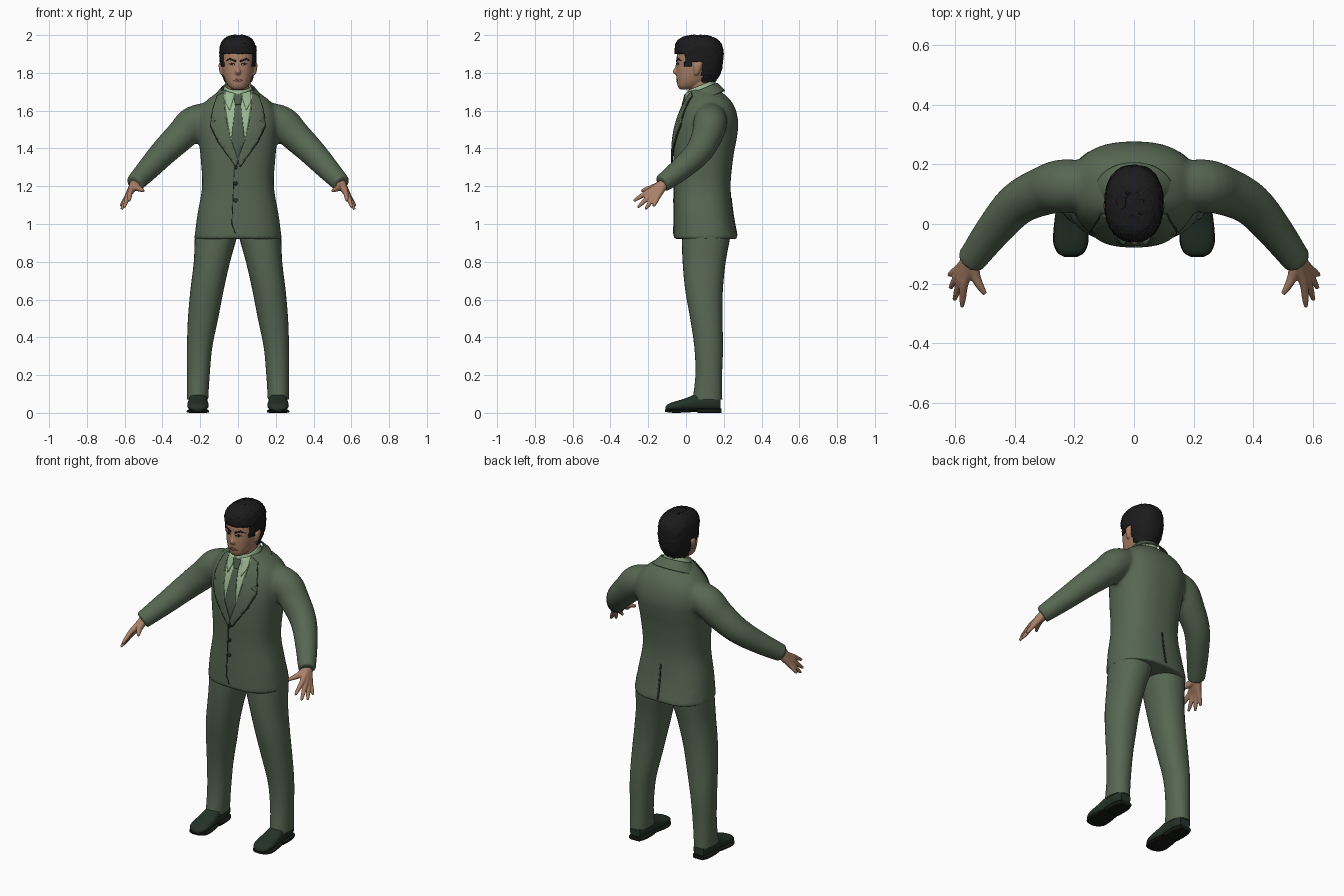
import bpy, bmesh, math, random
from mathutils import Vector
from mathutils.bvhtree import BVHTree

random.seed(4)
cube = bpy.data.objects.get("Cube")
if cube:
    bpy.data.objects.remove(cube, do_unlink=True)


def material(name, r, g, b):
    m = bpy.data.materials.new(name)
    m.use_nodes = True
    m.diffuse_color = (r, g, b, 1)
    bsdf = next(n for n in m.node_tree.nodes if n.type == 'BSDF_PRINCIPLED')
    bsdf.inputs["Base Color"].default_value = (r, g, b, 1)
    bsdf.inputs["Roughness"].default_value = 0.8
    return m


SUIT = material("suit green", 0.095, 0.135, 0.085)
SHIRT = material("shirt pale green", 0.33, 0.48, 0.29)
TIE = material("tie green", 0.075, 0.115, 0.075)
SEAM = material("seam dark green", 0.02, 0.032, 0.02)
SKIN = material("skin", 0.40, 0.215, 0.135)
LIPS = material("lips", 0.27, 0.12, 0.08)
HAIR = material("hair black", 0.011, 0.011, 0.012)
EYE = material("eye white", 0.5, 0.45, 0.4)
SHOE = material("shoe green", 0.018, 0.032, 0.022)
SOLE = material("sole black", 0.008, 0.01, 0.008)


def spline(rows, n=4):
    """Catmull-Rom resampling of rows of numbers."""
    v = [Vector(r) for r in rows]
    out = []
    for i in range(len(v) - 1):
        a, b, c, d = v[max(i - 1, 0)], v[i], v[i + 1], v[min(i + 2, len(v) - 1)]
        for k in range(n):
            t = k / n
            out.append(b + (c - a) * (t / 2) + (a * 2 - b * 5 + c * 4 - d) * (t * t / 2)
                       + (b * 3 - a - c * 3 + d) * (t ** 3 / 2))
    return out + [v[-1]]


def skin_rings(bm, rings, caps=True):
    vs = [[bm.verts.new(p) for p in ring] for ring in rings]
    n = len(vs[0])
    for lo, hi in zip(vs, vs[1:]):
        for i in range(n):
            bm.faces.new((lo[i], lo[(i + 1) % n], hi[(i + 1) % n], hi[i]))
    if caps:
        bm.faces.new(vs[0])
        bm.faces.new(vs[-1])


def loft(bm, rows, axis='z', power=2.4, n=32, sub=4, caps=True, side=1):
    """Each row: position on axis, centre x, half width, low edge, high edge."""
    rings = []
    for t, cx, hw, lo, hi in spline(rows, sub):
        ring = []
        for k in range(n):
            a = 2 * math.pi * k / n
            c, s = math.cos(a), math.sin(a)
            u = side * cx + hw * math.copysign(abs(c) ** (2 / power), c)
            w = (lo + hi) / 2 + (hi - lo) / 2 * math.copysign(abs(s) ** (2 / power), s)
            ring.append((u, w, t) if axis == 'z' else (u, t, w))
        rings.append(ring)
    skin_rings(bm, rings, caps)


def tube(bm, rows, side=1, n=20):
    """Each row: x, y, z, radius."""
    pts = spline([(side * x, y, z, r) for x, y, z, r in rows])
    rings = []
    for i, p in enumerate(pts):
        d = (pts[min(i + 1, len(pts) - 1)] - pts[max(i - 1, 0)]).xyz
        q = d.to_track_quat('Z', 'Y')
        rings.append([p.xyz + q @ Vector((p.w * math.cos(2 * math.pi * k / n),
                                          p.w * math.sin(2 * math.pi * k / n), 0)) for k in range(n)])
    skin_rings(bm, rings)


def finish(name, bm, mat, voxel=0, smooth=0, thick=0):
    bmesh.ops.recalc_face_normals(bm, faces=bm.faces)
    me = bpy.data.meshes.new(name)
    bm.to_mesh(me)
    bm.free()
    me.materials.append(mat)
    me.shade_smooth()
    me.set_sharp_from_angle(angle=math.radians(45))
    ob = bpy.data.objects.new(name, me)
    bpy.context.collection.objects.link(ob)
    if voxel:
        m = ob.modifiers.new("Blend", 'REMESH')
        m.mode, m.voxel_size, m.use_smooth_shade = 'VOXEL', voxel, True
        m = ob.modifiers.new("Soften", 'SMOOTH')
        m.factor, m.iterations = 0.5, smooth
    if thick:
        m = ob.modifiers.new("Thickness", 'SOLIDIFY')
        m.thickness, m.offset = thick, 0
    return ob


def solid(name, rows, mat, **kw):
    bm = bmesh.new()
    loft(bm, rows, **kw)
    return finish(name, bm, mat)


def surface(*obs):
    bpy.context.view_layer.update()
    dg = bpy.context.evaluated_depsgraph_get()
    return [BVHTree.FromObject(o, dg) for o in obs]


def plate(name, outline, mat, trees, lift, step=0.02, side=1, back=False):
    """Thin sheet of an x-z outline, laid onto the surface in front of (or behind) it."""
    bm = bmesh.new()
    bm.faces.new([bm.verts.new((side * x, 0, z)) for x, z in outline])
    bmesh.ops.triangulate(bm, faces=bm.faces[:])
    for ax in (0, 2):
        vals = [v.co[ax] for v in bm.verts]
        nrm = Vector((1, 0, 0)) if ax == 0 else Vector((0, 0, 1))
        for i in range(math.ceil(min(vals) / step), math.ceil(max(vals) / step)):
            bmesh.ops.bisect_plane(bm, geom=bm.verts[:] + bm.edges[:] + bm.faces[:],
                                   plane_co=nrm * (i * step), plane_no=nrm)
    d = -1 if back else 1
    for v in bm.verts:
        hits = [t.ray_cast(Vector((v.co.x, -d, v.co.z)), Vector((0, d, 0)))[0] for t in trees]
        ys = [h.y * d for h in hits if h]
        v.co.y = d * ((min(ys) if ys else 0.07) - lift)
    return finish(name, bm, mat, thick=0.004)


SIDES = (("left", 1), ("right", -1))

# Jacket: body and sleeves blended into one skin
bm = bmesh.new()
loft(bm, [(0.92, 0, .232, -.066, .275), (1.05, 0, .215, -.065, .25), (1.2, 0, .19, -.063, .236),
          (1.35, 0, .198, -.067, .25), (1.45, 0, .208, -.064, .268), (1.53, 0, .215, -.05, .277),
          (1.6, 0, .205, -.027, .265), (1.65, 0, .17, -.004, .24), (1.69, 0, .12, .012, .2),
          (1.71, 0, .09, .02, .17)], n=48)
for _, s in SIDES:
    tube(bm, [(.12, .13, 1.575, .075), (.23, .128, 1.537, .09), (.30, .112, 1.47, .083),
              (.39, .068, 1.383, .073), (.47, -.02, 1.297, .062), (.55, -.128, 1.212, .049)], side=s)
jacket = finish("jacket", bm, SUIT, voxel=0.011, smooth=6)

# Collars wrap the neck and slope down to the front
def collar(name, rows, mat, front_cut):
    bm = bmesh.new()
    loft(bm, rows, n=48, caps=False, power=2.1)
    bmesh.ops.delete(bm, geom=[f for f in bm.faces if f.calc_center_median().y < front_cut],
                     context='FACES')
    for v in bm.verts:
        v.co.z += (v.co.y - 0.08) * 0.4
    return finish(name, bm, mat, thick=0.006)


shirt_collar = collar("shirt_collar", [(1.66, 0, .085, -.005, .165), (1.70, 0, .077, .002, .157),
                                       (1.735, 0, .068, .012, .15)], SHIRT, -1)
collar("jacket_collar", [(1.655, 0, .135, -.02, .205), (1.69, 0, .105, 0, .18),
                         (1.712, 0, .088, .01, .165)], SUIT, 0.04)

# Shirt front, tie, lapels, buttons and seams
chest = surface(jacket, shirt_collar)
body = surface(jacket)
plate("shirt_front", [(-.085, 1.69), (-.05, 1.47), (0, 1.34), (.05, 1.47), (.085, 1.69)], SHIRT, body, .003)
plate("tie_blade", [(-.014, 1.64), (-.036, 1.44), (0, 1.35), (.036, 1.44), (.014, 1.64)], TIE, chest, .006)
plate("tie_knot", [(-.024, 1.685), (-.015, 1.632), (.015, 1.632), (.024, 1.685)], TIE, chest, .01)
for label, s in SIDES:
    plate(label + "_collar_wing", [(.014, 1.69), (.068, 1.705), (.07, 1.65), (.045, 1.6)],
          SHIRT, chest, .007, side=s)
    lapel = [(.078, 1.7), (.108, 1.68), (.128, 1.62), (.14, 1.565), (.115, 1.55), (.144, 1.525),
             (.105, 1.44), (.012, 1.305), (-.004, 1.33), (.042, 1.46), (.068, 1.58)]
    plate(label + "_lapel", lapel, SUIT, body, .01, side=s)
    plate(label + "_lapel_edge", [(x + (.004 if x > .1 else 0), z - .004) for x, z in lapel],
          SEAM, body, .006, side=s)
plate("front_seam", [(-.022, 1.3), (-.018, 1.3), (-.03, 1.0), (-.012, .95), (-.016, .948), (-.034, 1.0)],
      SEAM, body, .001)
plate("back_vent", [(-.004, 1.14), (.004, 1.14), (.006, .94), (-.006, .94)], SEAM, body, .001, back=True)
for i, z in enumerate((1.3, 1.215, 1.125)):
    plate(f"button_{i + 1}", [(-.012 + .011 * math.cos(a * math.pi / 5), z + .011 * math.sin(a * math.pi / 5))
                              for a in range(10)], SEAM, body, .003)

# Trouser legs, shoes and hands
for label, s in SIDES:
    solid(label + "_trouser_leg",
          [(.07, .214, .056, .035, .192), (.2, .21, .06, .05, .191), (.35, .203, .067, .044, .196),
           (.5, .185, .08, .022, .193), (.65, .164, .088, -.004, .195), (.8, .138, .096, -.018, .21),
           (.95, .115, .112, -.022, .235), (1.05, .11, .1, -.02, .22)], SUIT, side=s, power=2.2)
    solid(label + "_shoe",
          [(-.108, .212, .02, .012, .032), (-.096, .212, .042, .012, .046), (-.06, .212, .056, .012, .06),
           (0, .212, .055, .012, .078), (.05, .212, .05, .012, .1), (.1, .212, .048, .012, .11),
           (.15, .212, .046, .012, .105), (.182, .212, .034, .014, .09)], SHOE, axis='y', side=s)
    solid(label + "_sole",
          [(-.111, .212, .02, .006, .018), (-.096, .212, .045, .003, .017), (-.06, .212, .059, 0, .016),
           (0, .212, .056, .002, .016), (.06, .212, .048, .006, .016)], SOLE, axis='y', side=s, power=5)
    solid(label + "_heel", [(.062, .212, .05, 0, .024), (.14, .212, .05, 0, .024), (.187, .212, .036, 0, .024)],
          SOLE, axis='y', side=s, power=5)
    bm = bmesh.new()
    for knuckle, tip in (((.570, -.205, 1.168), (.577, -.278, 1.122)),
                         ((.582, -.190, 1.152), (.602, -.255, 1.088)),
                         ((.588, -.170, 1.142), (.616, -.215, 1.078)),
                         ((.589, -.150, 1.142), (.621, -.172, 1.093))):
        wrist = Vector((.545, -.115, 1.215))
        k, t = Vector(knuckle), Vector(tip)
        tube(bm, [(*wrist, .027), (*wrist.lerp(k, .6), .019), (*k, .0145),
                  (*k.lerp(t, .6), .0115), (*t, .007)], side=s, n=12)
    tube(bm, [(.545, -.12, 1.21, .025), (.532, -.175, 1.192, .018), (.515, -.21, 1.183, .013),
              (.499, -.235, 1.175, .008)], side=s, n=12)
    finish(label + "_hand", bm, SKIN, voxel=0.0045, smooth=3)

# Head, nose, neck and ears
bm = bmesh.new()
loft(bm, [(1.713, 0, .03, -.032, .03), (1.73, 0, .05, -.044, .07), (1.76, 0, .068, -.049, .12),
          (1.8, 0, .08, -.051, .15), (1.85, 0, .086, -.05, .165), (1.9, 0, .087, -.048, .17),
          (1.94, 0, .08, -.035, .165), (1.97, 0, .055, 0, .14)], power=2.3)
loft(bm, [(1.865, 0, .008, -.05, -.01), (1.83, 0, .011, -.059, -.01), (1.806, 0, .018, -.071, -.01),
          (1.79, 0, .014, -.058, -.01)], power=2)
loft(bm, [(1.6, 0, .07, .02, .155), (1.7, 0, .06, .02, .145), (1.8, 0, .06, .02, .15)], power=2)
for s in (1, -1):
    loft(bm, [(1.788, .084, .006, .045, .06), (1.805, .088, .01, .042, .073), (1.84, .092, .011, .04, .085),
              (1.857, .09, .007, .05, .077)], power=2, n=16, side=s)
head = finish("head", bm, SKIN, voxel=0.005, smooth=3)

# Face details
face = surface(head)
for label, s in SIDES:
    plate(label + "_brow", [(.012, 1.857), (.045, 1.869), (.066, 1.862), (.045, 1.879), (.012, 1.867)],
          HAIR, face, .001, .008, s)
    plate(label + "_eye", [(.018, 1.842), (.03, 1.839), (.05, 1.846), (.035, 1.851), (.022, 1.848)],
          EYE, face, .0005, .008, s)
    plate(label + "_iris", [(.029, 1.84), (.039, 1.842), (.039, 1.851), (.029, 1.85)], HAIR, face, .001, .008, s)
    plate(label + "_upper_lid", [(.016, 1.844), (.033, 1.85), (.052, 1.847), (.035, 1.854), (.02, 1.85)],
          HAIR, face, .001, .008, s)
plate("mouth", [(-.026, 1.76), (0, 1.75), (.026, 1.76), (.008, 1.768), (-.008, 1.768)], LIPS, face, .0005, .008)
plate("mouth_line", [(-.028, 1.759), (0, 1.759), (.028, 1.759), (0, 1.762)], SEAM, face, .001, .008)


# Hair: a slightly larger skull, trimmed along the hairline and roughened
def hairline(y):
    if y < -0.005:
        return 1.905
    if y < 0.035:
        return 1.835
    return 1.862 if y < 0.085 else 1.752


bm = bmesh.new()
loft(bm, [(1.735, 0, .06, -.03, .145), (1.76, 0, .072, -.04, .155), (1.8, 0, .085, -.045, .18),
          (1.85, 0, .092, -.048, .191), (1.92, 0, .094, -.056, .193), (1.96, 0, .083, -.048, .178),
          (1.985, 0, .06, -.02, .145), (1.997, 0, .025, .03, .1)], n=64, sub=7, power=2.3)
cut = [f for f in bm.faces if f.calc_center_median().z < hairline(f.calc_center_median().y)]
bmesh.ops.delete(bm, geom=cut, context='FACES')
for v in bm.verts:
    v.co += Vector([random.uniform(-.0022, .0022) for _ in range(3)])
finish("hair", bm, HAIR, thick=0.008)
